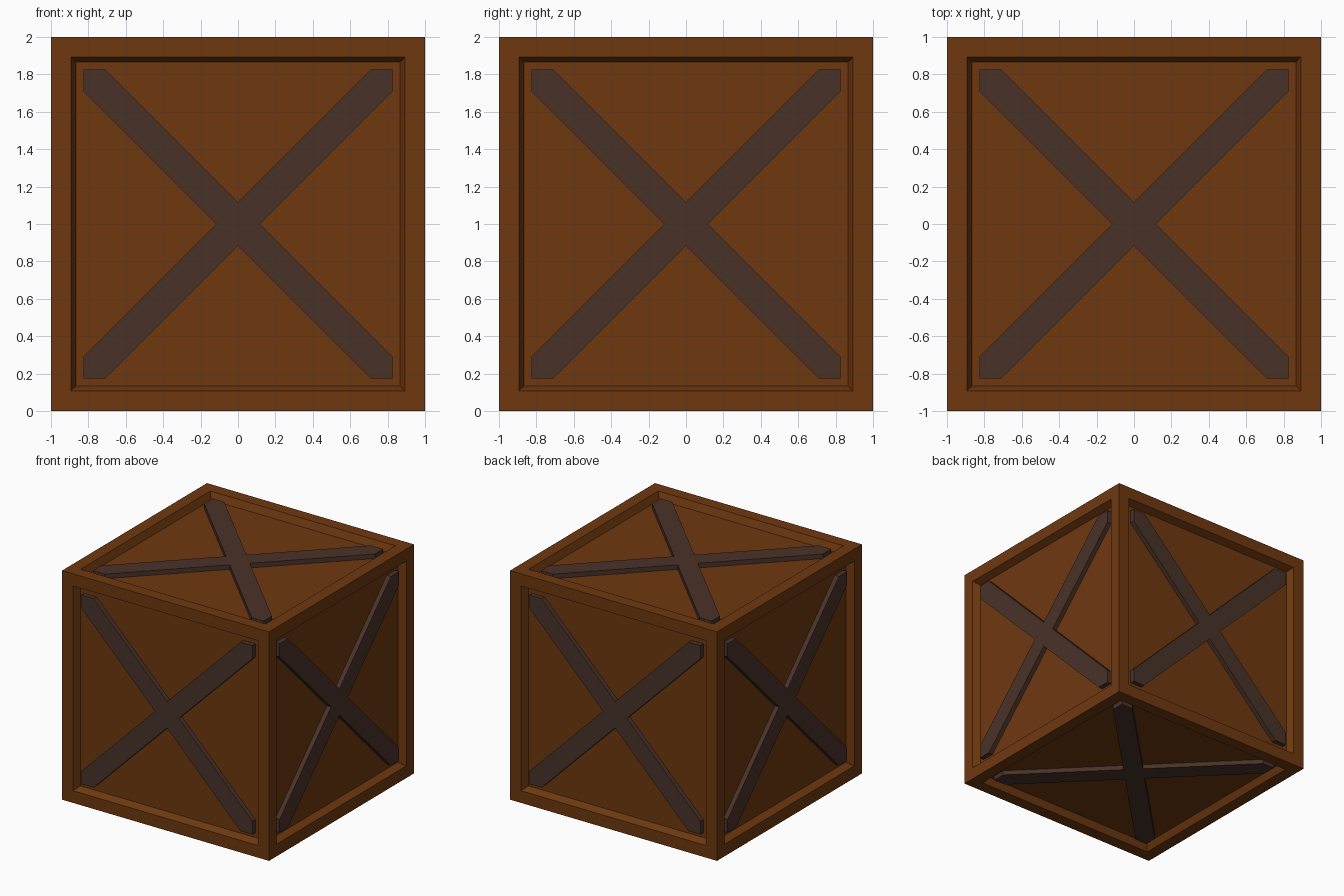
import bpy, bmesh, math
from mathutils import Matrix, Vector

if "Cube" in bpy.data.objects:
    bpy.data.objects.remove(bpy.data.objects["Cube"])

FRAME = 0.15      # width of the outer frame
BEVEL = 0.04      # width of the sloped lip
DEPTH = 0.06      # how far the panels sit back
BRACE_TOP = 0.98  # distance of the brace surface from the crate centre
TIP = 0.825       # reach of the brace tips
NOTCH = 0.115     # half diagonal of the brace crossing


def material(name, rgb):
    m = bpy.data.materials.new(name)
    m.diffuse_color = (*rgb, 1)
    m.use_nodes = True
    m.node_tree.nodes["Principled BSDF"].inputs["Base Color"].default_value = m.diffuse_color
    return m


def add_object(name, bm, mat):
    bmesh.ops.recalc_face_normals(bm, faces=bm.faces)
    mesh = bpy.data.meshes.new(name)
    bm.to_mesh(mesh)
    bm.free()
    mesh.materials.append(mat)
    ob = bpy.data.objects.new(name, mesh)
    bpy.context.collection.objects.link(ob)
    return ob


wood = material("warm brown wood", (0.156, 0.040, 0.005))
dark = material("dark brown wood", (0.066, 0.032, 0.022))
centre = Matrix.Translation((0, 0, 1))

# Crate body: cube with a frame and a sunken panel on every side
bm = bmesh.new()
bmesh.ops.create_cube(bm, size=2, matrix=centre)
sides = bm.faces[:]
bmesh.ops.inset_individual(bm, faces=sides, thickness=FRAME)
bmesh.ops.inset_individual(bm, faces=sides, thickness=BEVEL)
for f in sides:
    n = f.normal.copy()
    for v in f.verts:
        v.co -= n * DEPTH
add_object("crate_body", bm, wood)


# Cross brace: one X-shaped outline with squared tips, given thickness
def cross_brace(name, turn):
    bm = bmesh.new()
    quarter = [(NOTCH, 0), (TIP, TIP - NOTCH), (TIP, TIP), (TIP - NOTCH, TIP)]
    verts = []
    for k in range(4):
        spin = Matrix.Rotation(k * math.pi / 2, 4, 'Z')
        verts += [bm.verts.new(spin @ Vector((x, y, BRACE_TOP))) for x, y in quarter]
    face = bm.faces.new(verts)
    out = bmesh.ops.extrude_face_region(bm, geom=[face], use_keep_orig=True)
    for v in out["geom"]:
        if isinstance(v, bmesh.types.BMVert):
            v.co.z = 1 - DEPTH - 0.003
    bm.transform(centre @ turn)
    add_object(name, bm, dark)


for name, angle, axis in (("top", 0, 'X'), ("front", 90, 'X'), ("bottom", 180, 'X'),
                          ("back", -90, 'X'), ("right", 90, 'Y'), ("left", -90, 'Y')):
    cross_brace(name + "_cross_brace", Matrix.Rotation(math.radians(angle), 4, axis))
